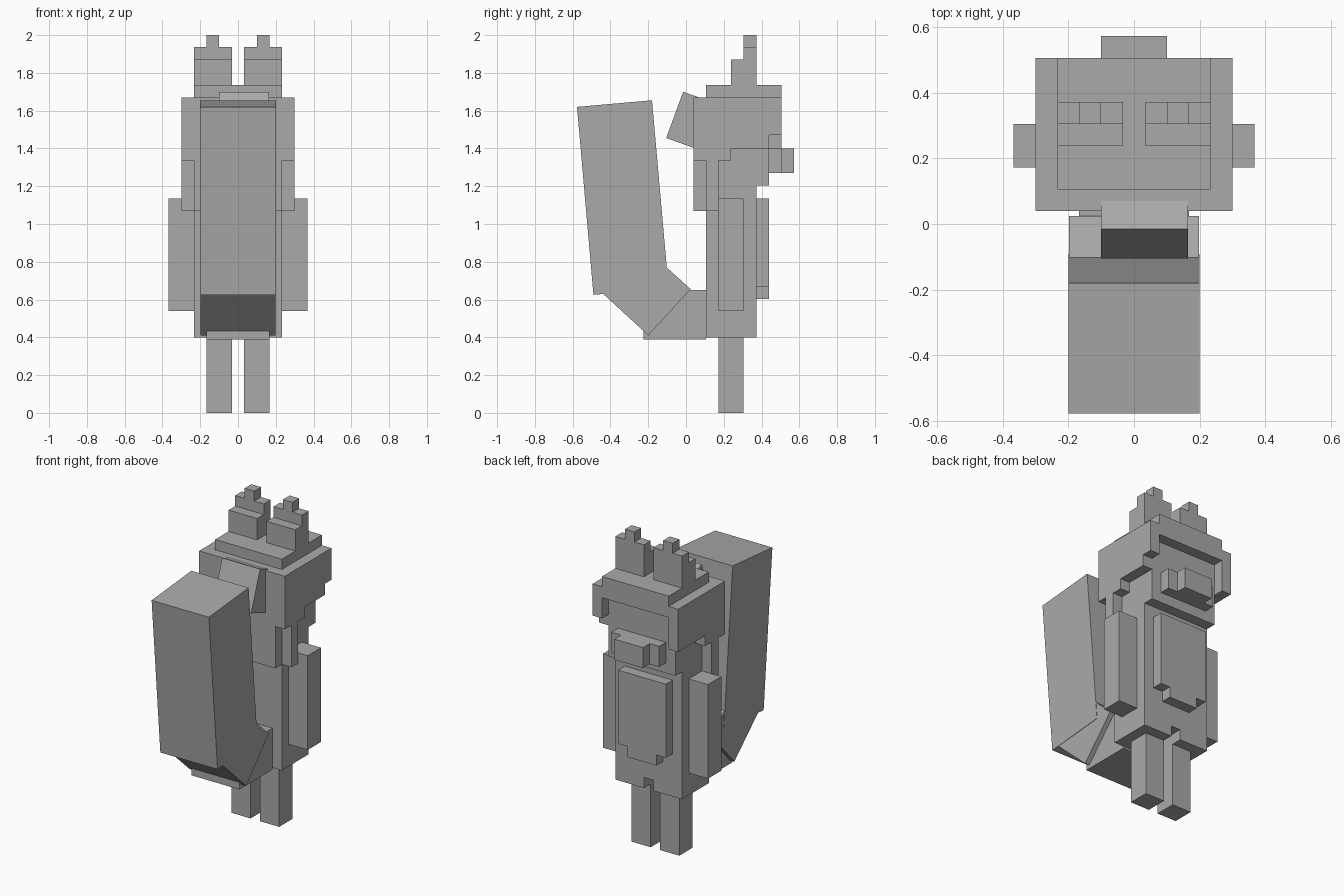
import bpy

grey = bpy.data.materials.new("plain grey")
grey.diffuse_color = (0.4, 0.4, 0.4, 1)


def prism(name, profile, x0, x1):
    """Extrude a closed (y, z) profile from x0 to x1."""
    n = len(profile)
    verts = [(x, y, z) for x in (x0, x1) for y, z in profile]
    faces = [tuple(range(n))[::-1], tuple(range(n, 2 * n))]
    faces += [(i, (i + 1) % n, (i + 1) % n + n, i + n) for i in range(n)]
    area = sum(profile[i][0] * profile[(i + 1) % n][1]
               - profile[(i + 1) % n][0] * profile[i][1] for i in range(n))
    if area < 0:
        faces = [f[::-1] for f in faces]
    mesh = bpy.data.meshes.new(name)
    mesh.from_pydata(verts, [], faces)
    mesh.materials.append(grey)
    ob = bpy.data.objects.new(name, mesh)
    bpy.context.collection.objects.link(ob)
    return ob


def box(name, x, y, z):
    return prism(name, [(y[0], z[0]), (y[1], z[0]), (y[1], z[1]), (y[0], z[1])], *x)


def pair(name, x, y, z):
    box(name + "_right", x, y, z)
    box(name + "_left", (-x[1], -x[0]), y, z)


# Legs, arms and body
pair("leg", (0.033, 0.167), (0.172, 0.305), (0, 0.4))
pair("arm", (0.233, 0.367), (0.172, 0.305), (0.54, 1.135))
box("body", (-0.233, 0.233), (0.105, 0.372), (0.467, 1.205))
pair("hip", (0.033, 0.233), (0.105, 0.372), (0.4, 0.467))
box("belly_plate", (-0.167, 0.167), (0.372, 0.439), (0.67, 1.135))
box("belly_plate_tip", (-0.1, 0.1), (0.372, 0.439), (0.603, 0.67))

# Head and snout
box("head", (-0.233, 0.233), (0.105, 0.439), (1.205, 1.67))
box("snout", (-0.167, 0.167), (0.439, 0.506), (1.27, 1.4))
box("nose", (-0.1, 0.1), (0.506, 0.573), (1.27, 1.4))

# Stepped hood around the head
box("hood_top", (-0.233, 0.233), (0.105, 0.506), (1.67, 1.735))
box("hood_brow", (-0.233, 0.233), (0.439, 0.506), (1.6, 1.67))
box("hood_back", (-0.233, 0.233), (0.04, 0.105), (1.07, 1.67))
for side, x0, x1, front in (("right", 0.233, 0.3, 1.47), ("left", -0.3, -0.233, 1.4)):
    prism("hood_side_" + side, [
        (0.04, 1.67), (0.04, 1.335), (0.105, 1.335), (0.105, 1.07),
        (0.172, 1.07), (0.172, 1.335), (0.239, 1.335), (0.239, 1.4),
        (0.439, 1.4), (0.439, front + 0.0005), (0.506, front), (0.506, 1.67)], x0, x1)

# Ears
pair("ear_base", (0.033, 0.233), (0.239, 0.372), (1.735, 1.87))
pair("ear_upper", (0.033, 0.233), (0.305, 0.372), (1.87, 1.937))
pair("ear_tip", (0.1, 0.167), (0.305, 0.372), (1.937, 2.0))

# Tilted hair tuft on the back of the head
prism("hair_tuft", [(-0.015, 1.7), (-0.105, 1.455), (0.05, 1.4), (0.14, 1.645)], -0.1, 0.165)

# Bent tail
box("tail_base", (-0.167, 0.167), (-0.225, 0.105), (0.388, 0.65))
prism("tail_bend", [(0.025, 0.655), (-0.2, 0.41), (-0.46, 0.65), (-0.235, 0.89)], -0.198, 0.198)
prism("tail_end", [(-0.18, 1.655), (-0.577, 1.62), (-0.49, 0.625), (-0.092, 0.66)], -0.2, 0.2)
